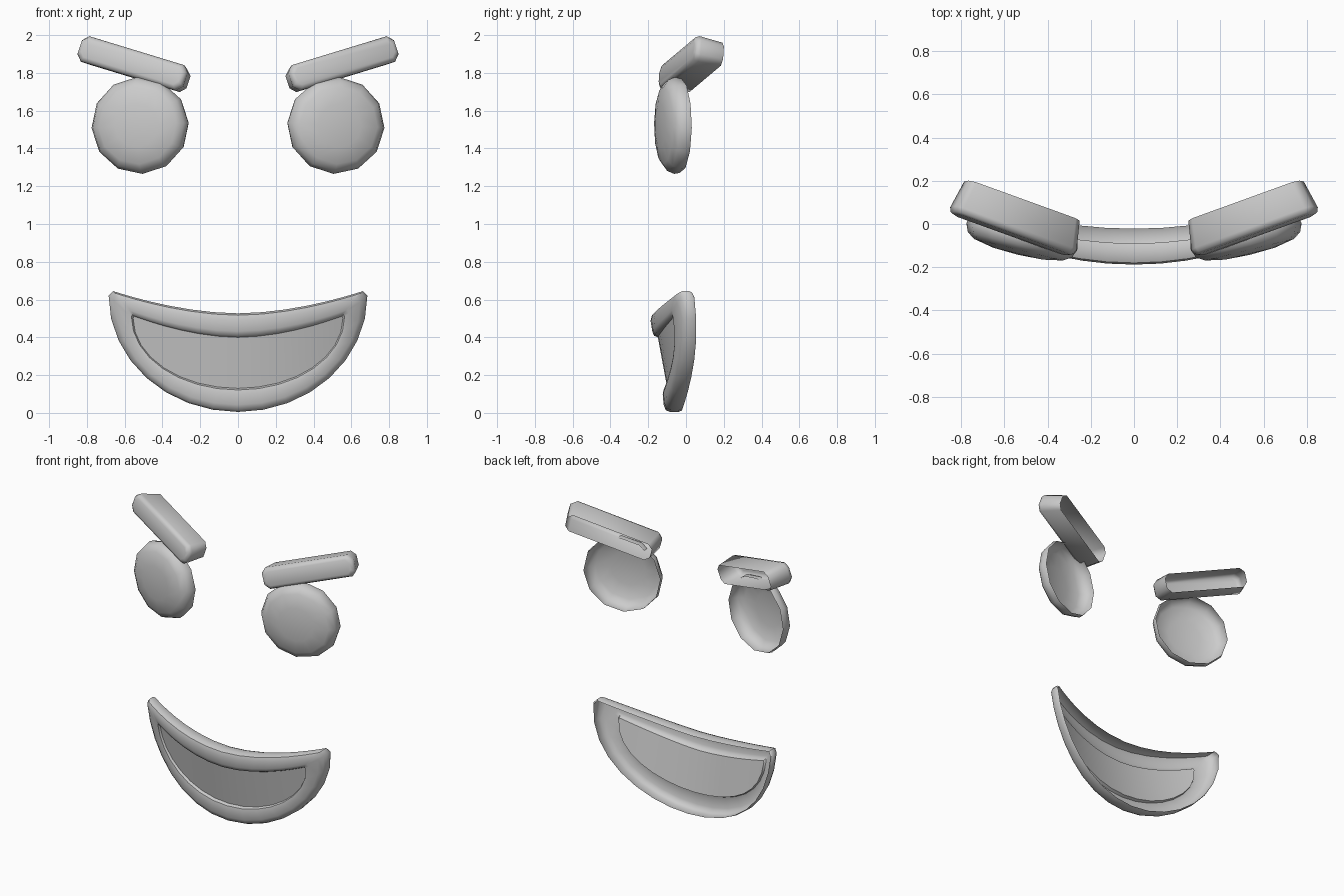
import bpy, bmesh
from math import sin, cos, pi, radians
from mathutils import Vector

if "Cube" in bpy.data.objects:
    bpy.data.objects.remove(bpy.data.objects["Cube"])


def bridge(bm, a, b):
    n = len(a)
    for i in range(n):
        j = (i + 1) % n
        bm.faces.new((a[i], a[j], b[j], b[i]))


def add_loop(bm, pts):
    return [bm.verts.new(p) for p in pts]


def finish(bm, name, angle, mirror=False):
    me = bpy.data.meshes.new(name)
    bm.to_mesh(me)
    bm.free()
    ob = bpy.data.objects.new(name, me)
    bpy.context.collection.objects.link(ob)
    if mirror:
        m = ob.modifiers.new("mirror", 'MIRROR')
        m.use_mirror_merge = False
    bpy.ops.object.select_all(action='DESELECT')
    ob.select_set(True)
    bpy.context.view_layer.objects.active = ob
    bpy.ops.object.shade_smooth_by_angle(angle=radians(angle))
    return ob


# Eyes: shallow twelve-sided domes, open at the back
bm = bmesh.new()
c = Vector((0.512, -0.03, 1.522))
A = Vector((0.972, 0.235, 0))
N = Vector((0.235, -0.972, 0))
Z = Vector((0, 0, 1))
prev = None
for r, d in [(0.98, 0), (1, 0.03), (0.94, 0.068), (0.8, 0.092), (0.45, 0.11)]:
    ring = []
    for i in range(12):
        p = radians(-3 + 30 * i)
        ring.append(c + A * (0.264 * r * cos(p)) + Z * (0.257 * r * sin(p)) + N * d)
    ring = add_loop(bm, ring)
    if prev:
        bridge(bm, prev, ring)
    prev = ring
tip = bm.verts.new(c + N * 0.115)
for i in range(12):
    bm.faces.new((prev[i], prev[(i + 1) % 12], tip))
finish(bm, "eyes", 50, True)

# Eyebrows: slanted chamfered blocks, tapering to an open back
bm = bmesh.new()
L = Vector((0.525, 0.19, 0.16)).normalized()
D = Vector((-0.045, 0.158, -0.025))
D = (D - L * D.dot(L)).normalized()
U = L.cross(D)
c = Vector((0.567, -0.05, 1.855))
prev = None
for hl, hh, ch, d in [(0.284, 0.064, 0.03, 0.165), (0.31, 0.071, 0.032, 0.03),
                      (0.302, 0.063, 0.03, 0.008), (0.285, 0.046, 0.024, 0.0)]:
    cs = [(hl, -hh + ch), (hl, hh - ch), (hl - ch, hh), (-hl + ch, hh),
          (-hl, hh - ch), (-hl, -hh + ch), (-hl + ch, -hh), (hl - ch, -hh)]
    ring = add_loop(bm, [c + L * u + U * v + D * d for u, v in cs])
    if prev:
        bridge(bm, prev, ring)
    prev = ring
bm.faces.new(prev)
finish(bm, "eyebrows", 50, True)

# Mouth: curved open-backed shell with a raised lip around a sunken panel
STEPS = 16


def face_point(x, z, depth):
    base = -0.02 + 0.32 * x * x - 0.135 * z
    return Vector((x, base - depth * (1 - 0.5 * x * x), z))


def mouth_curves(k, depth_lip, depth_slope=0.0):
    """Lower and upper curves; k = 0 at the outer outline, 1 at the panel."""
    mix = lambda a, b: a + (b - a) * k
    lower, upper = [], []
    for i in range(STEPS + 1):
        s = -pi / 2 + pi * i / STEPS
        t = sin(s)
        x, z = mix(0.685, 0.555) * t, mix(0.62, 0.50) - mix(0.615, 0.37) * cos(s)
        lower.append(face_point(x, z, depth_lip + depth_slope * z))
        x = mix(0.662, 0.55) * t
        z = mix(0.527, 0.40) + mix(0.118, 0.112) * abs(t) ** 1.8
        upper.append(face_point(x, z, depth_lip + depth_slope * z))
    return lower, upper


bm = bmesh.new()
prev = None
for k, d, sl in [(0.06, 0, 0), (0, 0.02, 0), (0, 0.065, 0), (0.08, 0.085, 0.01),
                 (0.3, 0.092, 0.02), (0.75, 0.087, 0.03), (0.93, 0.078, 0.04),
                 (1, 0.055, 0.05)]:
    lo, up = mouth_curves(k, d, sl)
    ring = add_loop(bm, lo + up[::-1])
    if prev:
        bridge(bm, prev, ring)
    prev = ring
# Panel rows between the inner lower and upper curves
n = STEPS + 1
rows = [prev[:n]]
lo, up = mouth_curves(1, 0.055, 0.05)
for f in (0.25, 0.5, 0.75):
    row = []
    for a, b in zip(lo, up):
        p = a.lerp(b, f)
        row.append(face_point(p.x, p.z, 0.055 + 0.05 * p.z))
    rows.append(add_loop(bm, row))
rows.append(prev[n:][::-1])
for a, b in zip(rows, rows[1:]):
    for i in range(STEPS):
        bm.faces.new((a[i], a[i + 1], b[i + 1], b[i]))
# Close the narrow ends of the panel
bm.faces.new([r[STEPS] for r in rows])
bm.faces.new([r[0] for r in rows][::-1])
finish(bm, "mouth", 50)
